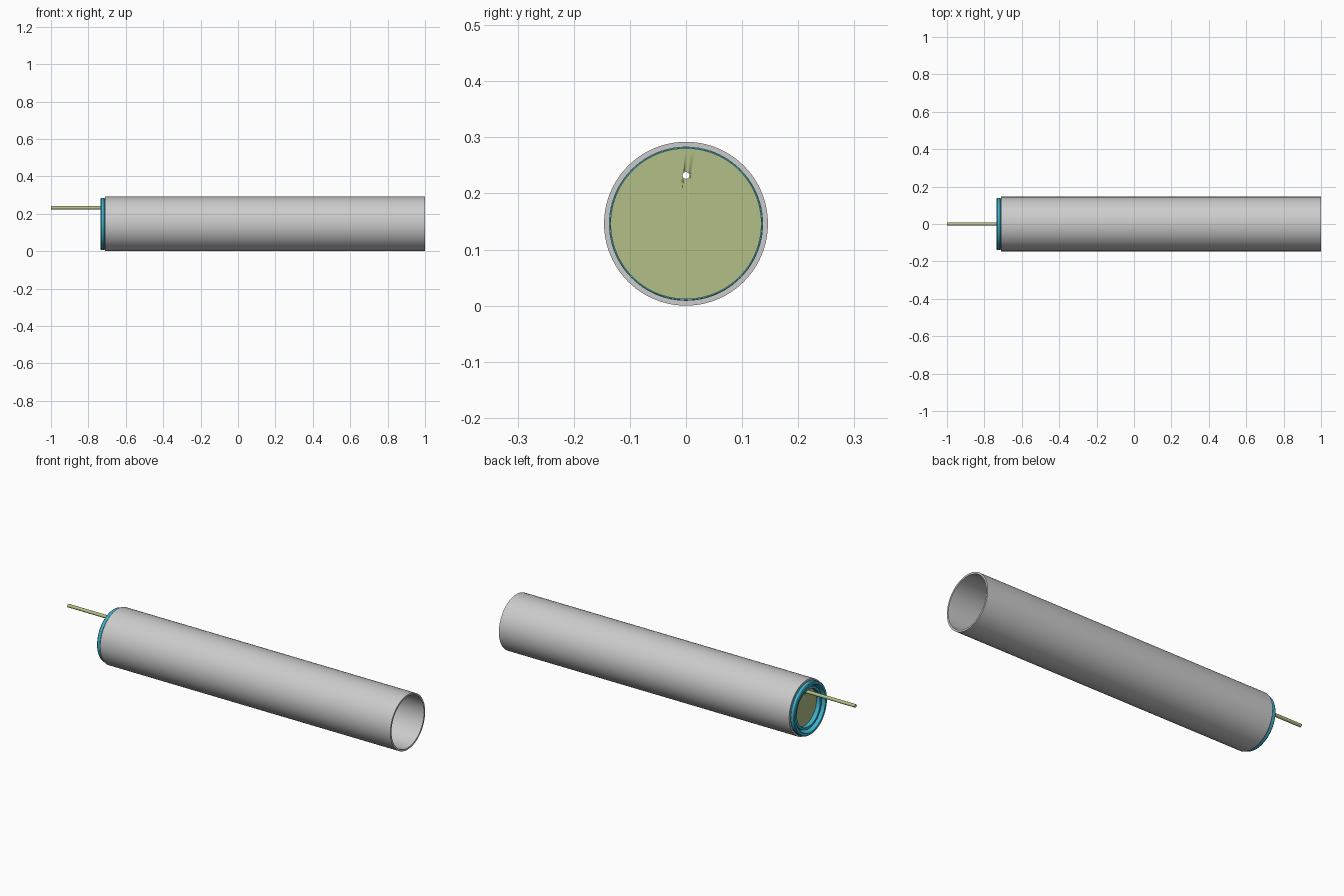
import bpy, bmesh
from math import sin, cos, pi, radians

if "Cube" in bpy.data.objects:
    bpy.data.objects.remove(bpy.data.objects["Cube"])

CZ = 0.146  # height of the pipe axis


def material(name, rgb):
    m = bpy.data.materials.new(name)
    m.diffuse_color = (*rgb, 1)
    m.use_nodes = True
    m.node_tree.nodes["Principled BSDF"].inputs["Base Color"].default_value = m.diffuse_color
    return m


BLUE = material("blue_rubber", (0.05, 0.45, 0.6))
GREEN = material("olive_metal", (0.45, 0.52, 0.24))


def revolve(name, profile, y=0, z=CZ, mat=None, segs=96):
    """Spin a closed (x, radius) profile about an axis along x; radius 0 gives a pole."""
    bm = bmesh.new()
    rings = []
    for x, r in profile:
        if r == 0:
            rings.append([bm.verts.new((x, y, z))] * segs)
        else:
            rings.append([bm.verts.new((x, y + r * cos(2 * pi * i / segs),
                                        z + r * sin(2 * pi * i / segs))) for i in range(segs)])
    for k in range(len(rings)):
        a, b = rings[k], rings[(k + 1) % len(rings)]
        for i in range(segs):
            j = (i + 1) % segs
            vs = list(dict.fromkeys((a[i], a[j], b[j], b[i])))
            if len(vs) > 2:
                bm.faces.new(vs)
    bmesh.ops.recalc_face_normals(bm, faces=bm.faces)
    me = bpy.data.meshes.new(name)
    bm.to_mesh(me)
    bm.free()
    ob = bpy.data.objects.new(name, me)
    bpy.context.collection.objects.link(ob)
    if mat:
        me.materials.append(mat)
    bpy.ops.object.select_all(action='DESELECT')
    ob.select_set(True)
    bpy.context.view_layer.objects.active = ob
    bpy.ops.object.shade_smooth_by_angle(angle=radians(30))
    return ob


def tube(name, x0, x1, r_in, r_out, **kw):
    return revolve(name, [(x0, r_out), (x1, r_out), (x1, r_in), (x0, r_in)], **kw)


def rod(name, x0, x1, r, **kw):
    return revolve(name, [(x0, 0), (x0, r), (x1, r), (x1, 0)], **kw)


# Main pipe, open at both ends
tube("pipe", -0.71, 1.0, 0.1365, 0.146)

# Rubber seal: outer lip, groove and inner lip facing the outside
revolve("rubber_seal", [
    (-0.735, 0.136), (-0.735, 0.124), (-0.731, 0.121), (-0.695, 0.119),
    (-0.695, 0.112), (-0.722, 0.110), (-0.722, 0.098), (-0.66, 0.098),
    (-0.66, 0.136), (-0.712, 0.136), (-0.716, 0.139), (-0.731, 0.139)], mat=BLUE)

# Clamping plates, bored for the fill tube
BORE_Z = 0.232
cutter = rod("bore_cutter", -0.9, -0.5, 0.0085, z=BORE_Z, segs=24)
cutter.hide_render = True
cutter.hide_viewport = True
for name, x0, x1, r in (("outer_plate", -0.70, -0.68, 0.099),
                        ("inner_plate", -0.66, -0.645, 0.1345)):
    plate = rod(name, x0, x1, r, mat=GREEN)
    cut = plate.modifiers.new("bore", 'BOOLEAN')
    cut.operation = 'DIFFERENCE'
    cut.solver = 'EXACT'
    cut.object = cutter

# Hollow fill tube passing through both plates
tube("fill_tube", -1.0, -0.645, 0.006, 0.0087, z=BORE_Z, mat=GREEN, segs=24)

# Four clamping bolts
for sy in (-1, 1):
    for sz in (-1, 1):
        rod("clamp_bolt", -0.69, -0.643, 0.0045, y=0.068 * sy, z=CZ + 0.061 * sz,
            mat=GREEN, segs=20)
